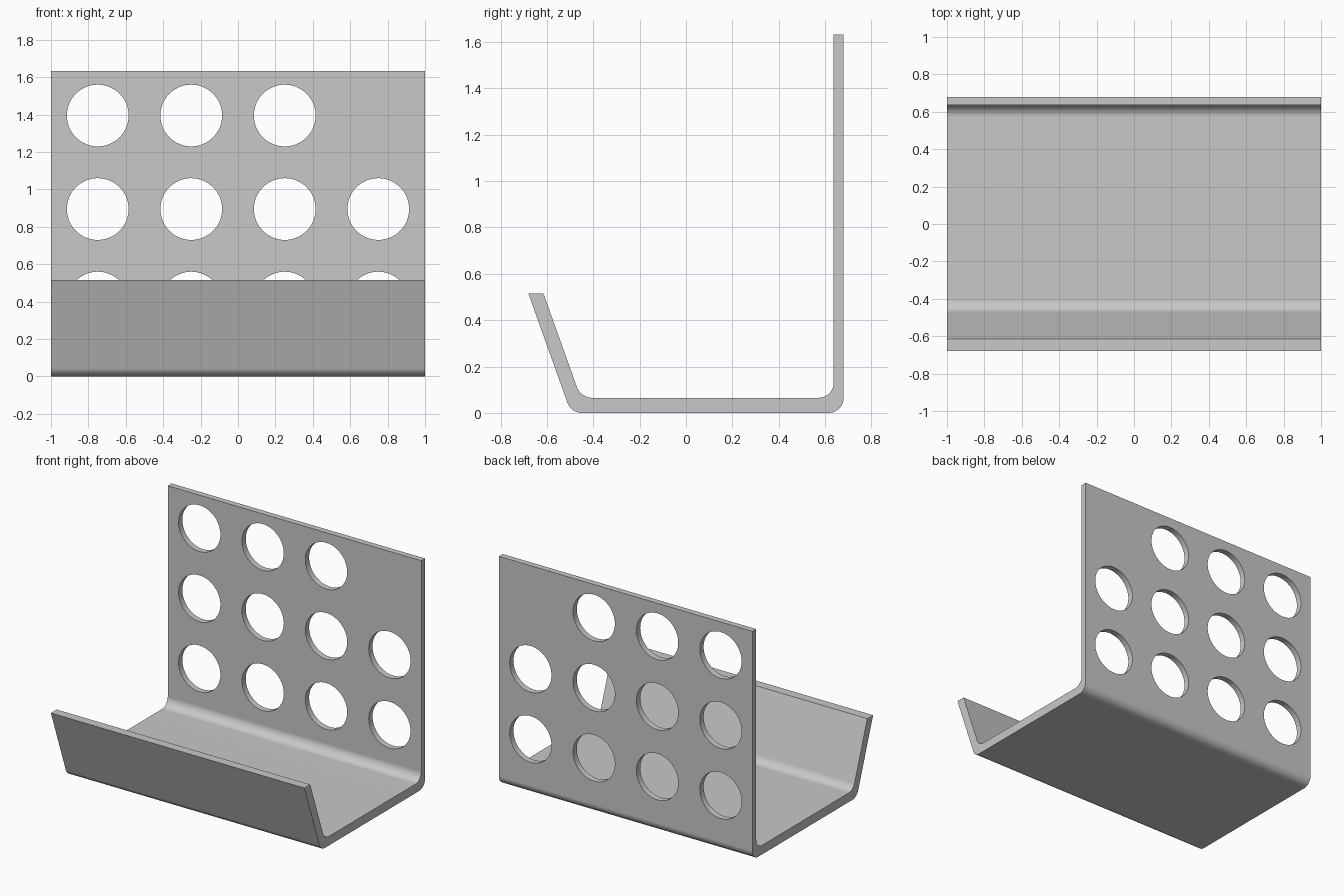
import bpy, bmesh, math
from mathutils import Vector

if "Cube" in bpy.data.objects:
    bpy.data.objects.remove(bpy.data.objects["Cube"])

grey = bpy.data.materials.new("plain grey")
grey.diffuse_color = (0.58, 0.58, 0.58, 1)
grey.use_nodes = True
grey.node_tree.nodes["Principled BSDF"].inputs["Base Color"].default_value = grey.diffuse_color

HALF_WIDTH = 1.0


def fillet(prev, corner, nxt, radius, steps=10):
    """Points of an arc rounding a profile corner."""
    p, c, n = Vector(prev), Vector(corner), Vector(nxt)
    a, b = (p - c).normalized(), (n - c).normalized()
    half = a.angle(b) / 2
    centre = c + (a + b).normalized() * (radius / math.sin(half))
    reach = radius / math.tan(half)
    start, end = c + a * reach - centre, c + b * reach - centre
    a0 = math.atan2(start.y, start.x)
    turn = math.atan2(start.x * end.y - start.y * end.x, start.dot(end))
    angles = [a0 + turn * i / steps for i in range(steps + 1)]
    return [centre + Vector((math.cos(t), math.sin(t))) * radius for t in angles]


# Side profile of the bent sheet as (y, z, fillet radius)
profile = [
    (-0.68, 0.515, 0), (-0.496, 0.0, 0.065), (0.68, 0.0, 0.065), (0.68, 1.632, 0),
    (0.637, 1.632, 0), (0.637, 0.065, 0.065), (-0.454, 0.065, 0.07), (-0.615, 0.515, 0),
]
points = []
for i, (y, z, r) in enumerate(profile):
    if r:
        points += fillet(profile[i - 1][:2], (y, z), profile[i + 1][:2], r)
    else:
        points.append(Vector((y, z)))

bm = bmesh.new()
side = bm.faces.new([bm.verts.new((-HALF_WIDTH, p.x, p.y)) for p in points])
ext = bmesh.ops.extrude_face_region(bm, geom=[side], use_keep_orig=True)
bmesh.ops.translate(bm, vec=(2 * HALF_WIDTH, 0, 0),
                    verts=[v for v in ext["geom"] if isinstance(v, bmesh.types.BMVert)])
bmesh.ops.recalc_face_normals(bm, faces=bm.faces)
mesh = bpy.data.meshes.new("bent_sheet_bracket")
bm.to_mesh(mesh)
bm.free()
bracket = bpy.data.objects.new("bent_sheet_bracket", mesh)
bpy.context.collection.objects.link(bracket)
mesh.materials.append(grey)

# Round holes through the back panel: one joined cutter mesh
bm = bmesh.new()
for x in (-0.75, -0.25, 0.25, 0.75):
    for z in (0.395, 0.895, 1.395):
        made = bmesh.ops.create_cone(bm, cap_ends=True, segments=64,
                                     radius1=0.165, radius2=0.165, depth=0.3)
        for v in made["verts"]:
            v.co = (v.co.x + x, v.co.z + 0.66, v.co.y + z)
bmesh.ops.recalc_face_normals(bm, faces=bm.faces)
cut_mesh = bpy.data.meshes.new("hole_cutter")
bm.to_mesh(cut_mesh)
bm.free()
cut_mesh.materials.append(grey)
cutter = bpy.data.objects.new("hole_cutter", cut_mesh)
bpy.context.collection.objects.link(cutter)

bpy.context.view_layer.objects.active = bracket
bracket.select_set(True)
cut = bracket.modifiers.new("holes", 'BOOLEAN')
cut.operation = 'DIFFERENCE'
cut.solver = 'EXACT'
cut.object = cutter
bpy.ops.object.modifier_apply(modifier=cut.name)
bpy.data.objects.remove(cutter)

# Smooth bends and hole walls, flat panels
bpy.ops.object.shade_smooth_by_angle(angle=math.radians(30))
weighted = bracket.modifiers.new("flat panels", 'WEIGHTED_NORMAL')
weighted.keep_sharp = True
